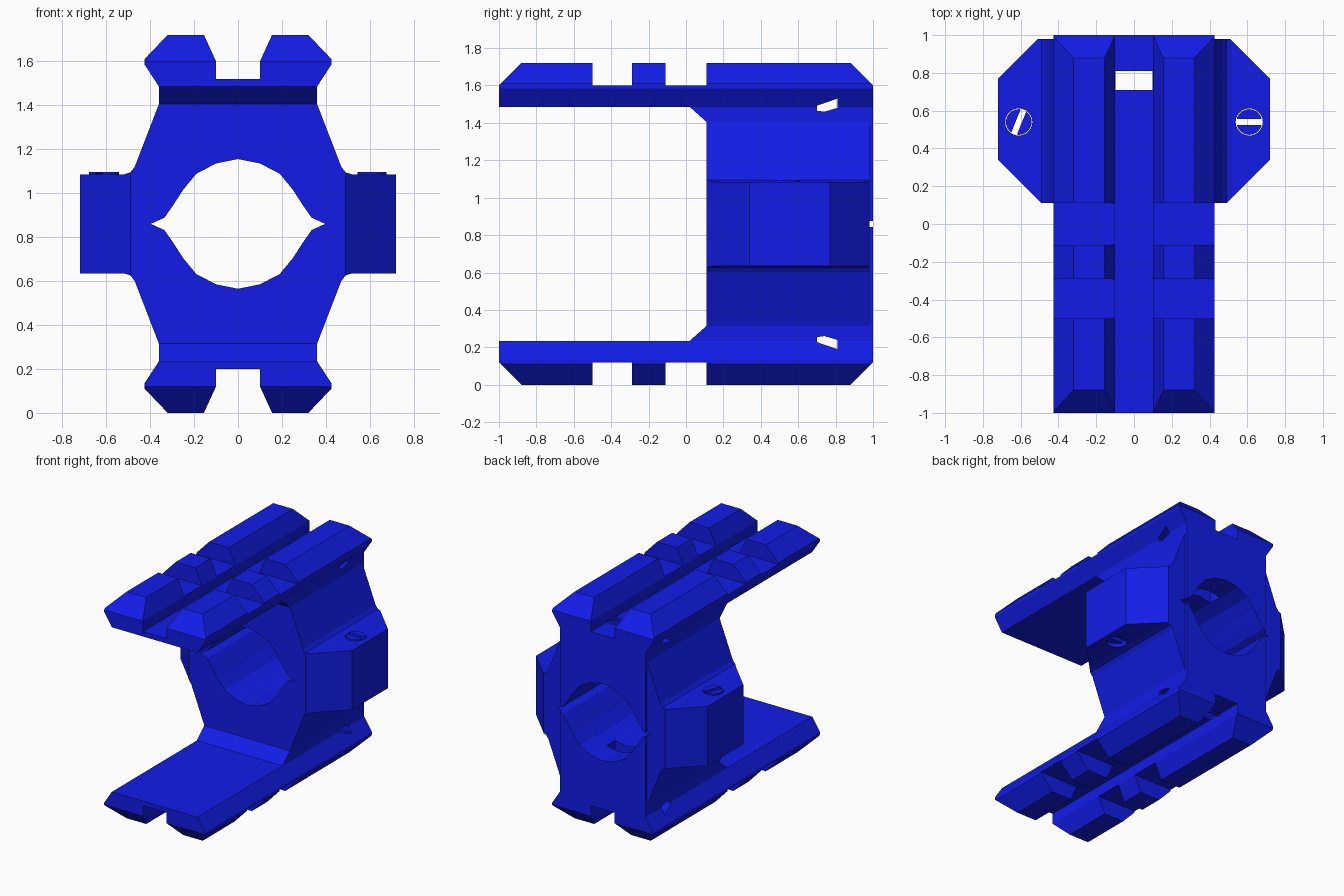
import bpy, bmesh, math
from mathutils import Matrix

if "Cube" in bpy.data.objects:
    bpy.data.objects.remove(bpy.data.objects["Cube"])

MID = 0.86  # split plane between the two clamp halves
blue = bpy.data.materials.new("blue")
blue.diffuse_color = (0.006, 0.012, 0.80, 1)
blue.use_nodes = True
blue.node_tree.nodes["Principled BSDF"].inputs["Base Color"].default_value = blue.diffuse_color


def prism(name, pts, axis, a, b):
    """Extrude a 2D outline along an axis from a to b."""
    place = {'x': lambda p, t: (t, p[0], p[1]),
             'y': lambda p, t: (p[0], t, p[1]),
             'z': lambda p, t: (p[0], p[1], t)}[axis]
    bm = bmesh.new()
    lo = [bm.verts.new(place(p, a)) for p in pts]
    hi = [bm.verts.new(place(p, b)) for p in pts]
    bm.faces.new(lo)
    bm.faces.new(hi[::-1])
    n = len(pts)
    for i in range(n):
        j = (i + 1) % n
        bm.faces.new((lo[j], lo[i], hi[i], hi[j]))
    bmesh.ops.recalc_face_normals(bm, faces=bm.faces[:])
    me = bpy.data.meshes.new(name)
    bm.to_mesh(me)
    bm.free()
    ob = bpy.data.objects.new(name, me)
    bpy.context.collection.objects.link(ob)
    me.materials.append(blue)
    return ob


def box(x0, x1, y0, y1, z0, z1):
    return prism("cutter", [(x0, y0), (x1, y0), (x1, y1), (x0, y1)], 'z', z0, z1)


def circle(cx, cy, r, n=24):
    return [(cx + r * math.cos(2 * math.pi * i / n), cy + r * math.sin(2 * math.pi * i / n))
            for i in range(n)]


def sym(half):
    """Close a right-hand outline by mirroring it across x = 0."""
    return half + [(-x, z) for x, z in reversed(half) if x > 0]


def combine(ob, others, op):
    """Apply booleans one after another and remove the helper objects."""
    for other in others:
        m = ob.modifiers.new("bool", 'BOOLEAN')
        m.operation, m.solver, m.object = op, 'EXACT', other
        dg = bpy.context.evaluated_depsgraph_get()
        dg.update()
        me = bpy.data.meshes.new_from_object(ob.evaluated_get(dg))
        ob.modifiers.clear()
        ob.data = me
        bpy.data.objects.remove(other)
    return ob


# Accessory rail with centre channel, bevelled ends and cross notches
rail = prism("upper_clamp_half", sym([(0, 1.52), (0.10, 1.52), (0.10, 1.60), (0.155, 1.72),
             (0.32, 1.72), (0.425, 1.61), (0.425, 1.585), (0.36, 1.485)]), 'y', -1, 1)
cuts = [prism("cutter", [(s * 0.83, 1.77), (s * 1.1, 1.50), (s * 1.1, 1.77)], 'x', -0.6, 0.6)
        for s in (-1, 1)]
cuts += [box(-0.6, 0.6, y0, y1, 1.60, 1.8) for y0, y1 in ((-0.50, -0.29), (-0.11, 0.11))]
combine(rail, cuts, 'DIFFERENCE')

# Flared body with bolt ears, ear corners cut at 45 degrees
body = prism("body", sym([(0.72, MID), (0.72, 1.085), (0.52, 1.085), (0.49, 1.094),
             (0.47, 1.12), (0.36, 1.405), (0.36, 1.50)]), 'y', 0.11, 0.98)
corners = []
for s in (-1, 1):
    for tri in (((0.44, 0.06), (0.80, 0.06), (0.80, 0.42)),
                ((0.46, 1.03), (0.80, 0.69), (0.80, 1.03))):
        corners.append(prism("cutter", [(s * x, y) for x, y in tri], 'z', 0.5, 1.3))
combine(body, corners, 'DIFFERENCE')

# Back plate and the gusset under the rail
plate = prism("plate", sym([(0.36, MID), (0.36, 1.50)]), 'y', 0.90, 1.0)
gusset = prism("gusset", [(0.02, 1.485), (0.11, 1.405), (0.20, 1.405), (0.20, 1.50), (0.02, 1.50)],
               'x', -0.36, 0.36)
combine(rail, [body, plate, gusset], 'UNION')

# Faceted bore, strap slots and bolt holes
arc = [(0, 0.295), (0.10, 0.275), (0.19, 0.228), (0.25, 0.155), (0.295, 0.085),
       (0.335, 0.028), (0.397, 0)]
ring = [(x, MID + z) for x, z in arc] + [(x, MID - z) for x, z in arc[-2::-1]]
bore = prism("cutter", sym(ring)[:len(ring)] +
             [(-x, z) for x, z in ring[::-1] if x > 0], 'y', 0.0, 1.1)
strap = prism("cutter", [(0.70, 1.465), (0.74, 1.46), (0.81, 1.48), (0.81, 1.53), (0.70, 1.492)],
              'x', -0.6, 0.6)
cuts = [bore, strap, box(-0.099, 0.099, 0.71, 0.81, 0.8, 1.58)]
cuts += [prism("cutter", circle(s * 0.61, 0.54, 0.072), 'z', 0.8, 1.2) for s in (-1, 1)]
combine(rail, cuts, 'DIFFERENCE')

# Lower half is the same part turned over
lower = rail.copy()
lower.data = rail.data.copy()
lower.name = "lower_clamp_half"
lower.data.transform(Matrix.Translation((0, 0, 2 * MID)) @ Matrix.Diagonal((1, 1, -1, 1)))
lower.data.flip_normals()
bpy.context.collection.objects.link(lower)

# Slotted bolts in the ears
for name, s, ang in (("left_bolt", -1, math.radians(68)), ("right_bolt", 1, 0)):
    bolt = prism(name, circle(s * 0.61, 0.54, 0.068), 'z', 0.66, 1.095)
    slot = box(-0.1, 0.1, -0.016, 0.016, -1, 2)
    half = box(-0.069, 0.069, -0.016, 0.016, 0.5, 1.3)
    bpy.data.objects.remove(slot)
    half.data.transform(Matrix.Translation((s * 0.61, 0.54, 0)) @ Matrix.Rotation(ang, 4, 'Z'))
    combine(bolt, [half], 'DIFFERENCE')
